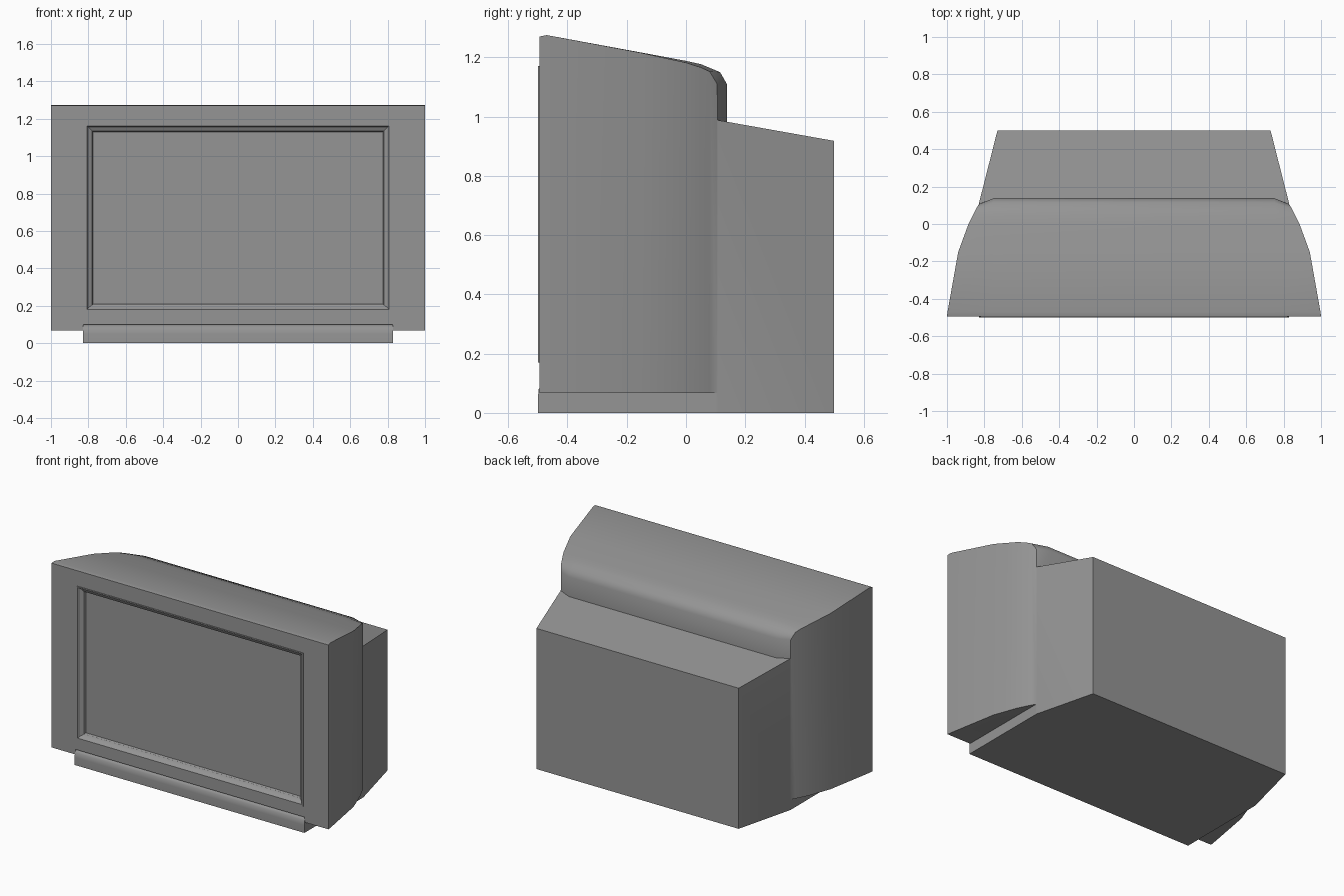
import bpy, bmesh, math

if "Cube" in bpy.data.objects:
    bpy.data.objects.remove(bpy.data.objects["Cube"])

grey = bpy.data.materials.new("plastic grey")
grey.diffuse_color = (0.3, 0.3, 0.3, 1)
grey.use_nodes = True
grey.node_tree.nodes["Principled BSDF"].inputs["Base Color"].default_value = grey.diffuse_color


def loft(name, rings, cap_start=False, cap_end=False, angle=40):
    """Skin closed rings ordered front to back, clockwise seen from the front."""
    bm = bmesh.new()
    loops = [[bm.verts.new(p) for p in ring] for ring in rings]
    for a, b in zip(loops, loops[1:]):
        n = len(a)
        for i in range(n):
            j = (i + 1) % n
            bm.faces.new((a[i], a[j], b[j], b[i]))
    if cap_start:
        bm.faces.new(loops[0][::-1])
    if cap_end:
        bm.faces.new(loops[-1])
    bmesh.ops.remove_doubles(bm, verts=bm.verts, dist=1e-5)
    bmesh.ops.dissolve_degenerate(bm, edges=bm.edges, dist=1e-5)
    mesh = bpy.data.meshes.new(name)
    bm.to_mesh(mesh)
    bm.free()
    mesh.materials.append(grey)
    ob = bpy.data.objects.new(name, mesh)
    bpy.context.collection.objects.link(ob)
    bpy.ops.object.select_all(action='DESELECT')
    ob.select_set(True)
    bpy.context.view_layer.objects.active = ob
    bpy.ops.object.shade_smooth_by_angle(angle=math.radians(angle))
    return ob


def rect(y, w, z0, z1):
    return [(-w, y, z0), (-w, y, z1), (w, y, z1), (w, y, z0)]


def housing_ring(w, ye, ze, yc, zc, notch, b=0.067, c=0.75, k=0.83):
    """Outline with lower outer ends, a raised centre and a notch below."""
    k = min(k, w)
    return [(-w, ye, b), (-w, ye, ze), (-c, yc, zc), (c, yc, zc), (w, ye, ze),
            (w, ye, b), (k, ye, b), (k, ye, notch), (-k, ye, notch), (-k, ye, b)]


# Housing: front face around the screen opening, curved sides and rounded back
opening = housing_ring(0.82, -0.495, 1.17, -0.495, 1.17, 0.17, b=0.17)
rows = [
    (1.0, -0.495, 1.27, -0.495, 1.27, 0.10),
    (0.997, -0.47, 1.275, -0.47, 1.275, 0.10),
    (0.94, -0.15, 1.215, -0.15, 1.216, 0.067),
    (0.885, 0.0, 1.182, 0.0, 1.188, 0.067),
    (0.86, 0.05, 1.166, 0.05, 1.177, 0.067),
    (0.845, 0.08, 1.152, 0.115, 1.15, 0.067),
    (0.83, 0.105, 1.11, 0.138, 1.11, 0.067),
    (0.83, 0.107, 0.95, 0.138, 0.95, 0.067),
]
loft("housing", [opening] + [housing_ring(*r) for r in rows], cap_end=True)

# Bezel: slim raised rim, then slopes in to the sunken screen
loft("screen_bezel", [
    rect(-0.462, 0.775, 0.21, 1.13),
    rect(-0.475, 0.78, 0.205, 1.135),
    rect(-0.485, 0.80, 0.19, 1.155),
    rect(-0.499, 0.808, 0.18, 1.162),
    rect(-0.499, 0.82, 0.17, 1.17),
    rect(-0.495, 0.82, 0.17, 1.17),
], angle=30)

# Screen: flat plate at the bottom of the recess
loft("screen", [rect(-0.462, 0.775, 0.21, 1.13), rect(-0.455, 0.775, 0.21, 1.13)],
     cap_start=True, cap_end=True)

# Base and rear body: rounded front strip, then the tapered tube cover
body = [(-0.5, 0.83, 0.05), (-0.497, 0.83, 0.08), (-0.485, 0.83, 0.095),
        (-0.465, 0.83, 0.10), (0.10, 0.83, 0.10), (0.107, 0.83, 0.988),
        (0.5, 0.73, 0.918)]
loft("base_and_rear_body", [rect(y, w, 0, z) for y, w, z in body],
     cap_start=True, cap_end=True)
